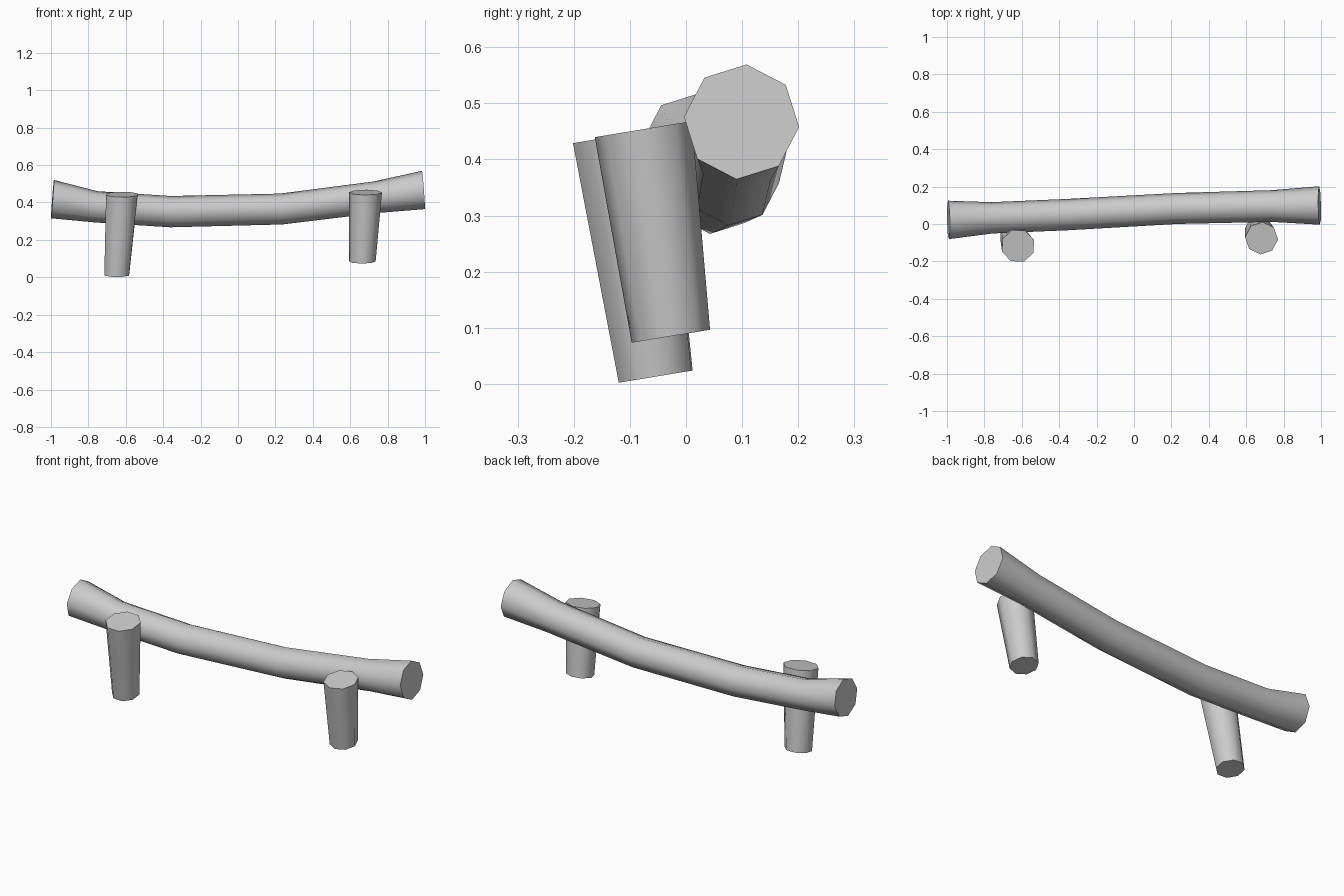
import bpy, bmesh, math
from mathutils import Vector

if "Cube" in bpy.data.objects:
    bpy.data.objects.remove(bpy.data.objects["Cube"])

grey = bpy.data.materials.new("plain grey")
grey.diffuse_color = (0.6, 0.6, 0.6, 1)
grey.use_nodes = True
grey.node_tree.nodes["Principled BSDF"].inputs["Base Color"].default_value = grey.diffuse_color


def loft(name, rings, side, phase):
    """Eight-sided capped tube; each ring is (centre, radius, plane normal)."""
    bm = bmesh.new()
    loops = []
    for centre, radius, normal in rings:
        n = Vector(normal).normalized()
        u = (Vector(side) - n * n.dot(Vector(side))).normalized()
        v = n.cross(u)
        loop = []
        for i in range(8):
            a = math.radians(phase + 45 * i)
            loop.append(bm.verts.new(Vector(centre) + radius * (u * math.cos(a) + v * math.sin(a))))
        loops.append(loop)
    for a, b in zip(loops, loops[1:]):
        for i in range(8):
            j = (i + 1) % 8
            bm.faces.new((a[i], a[j], b[j], b[i]))
    caps = [bm.faces.new(loops[0][::-1]), bm.faces.new(loops[-1])]
    bmesh.ops.recalc_face_normals(bm, faces=bm.faces)
    # smooth sides, flat caps with sharp rims
    for f in bm.faces:
        f.smooth = f not in caps
    for f in caps:
        for e in f.edges:
            e.smooth = False
    me = bpy.data.meshes.new(name)
    bm.to_mesh(me)
    bm.free()
    me.materials.append(grey)
    ob = bpy.data.objects.new(name, me)
    bpy.context.collection.objects.link(ob)
    return ob


# sagging rail with flared ends
loft("rail", [
    ((-0.992, 0.022, 0.418), 0.103, (1, 0.02, -0.075)),
    ((-0.76, 0.033, 0.377), 0.084, (1, 0.04, -0.10)),
    ((-0.36, 0.050, 0.351), 0.084, (1, 0.05, -0.03)),
    ((0.23, 0.083, 0.365), 0.083, (1, 0.05, 0.07)),
    ((0.735, 0.096, 0.428), 0.085, (1, 0.03, 0.12)),
    ((0.992, 0.099, 0.467), 0.103, (1, 0.02, 0.075)),
], (0, 1, 0), -5)

# tapered leaning posts
lean = (0, -0.165, 1)
loft("left_post", [((-0.648, -0.054, 0.013), 0.071, lean),
                   ((-0.62, -0.117, 0.443), 0.091, lean)], (1, 0, 0), 20)
loft("right_post", [((0.665, -0.027, 0.085), 0.071, lean),
                    ((0.682, -0.076, 0.454), 0.088, lean)], (1, 0, 0), -4)
